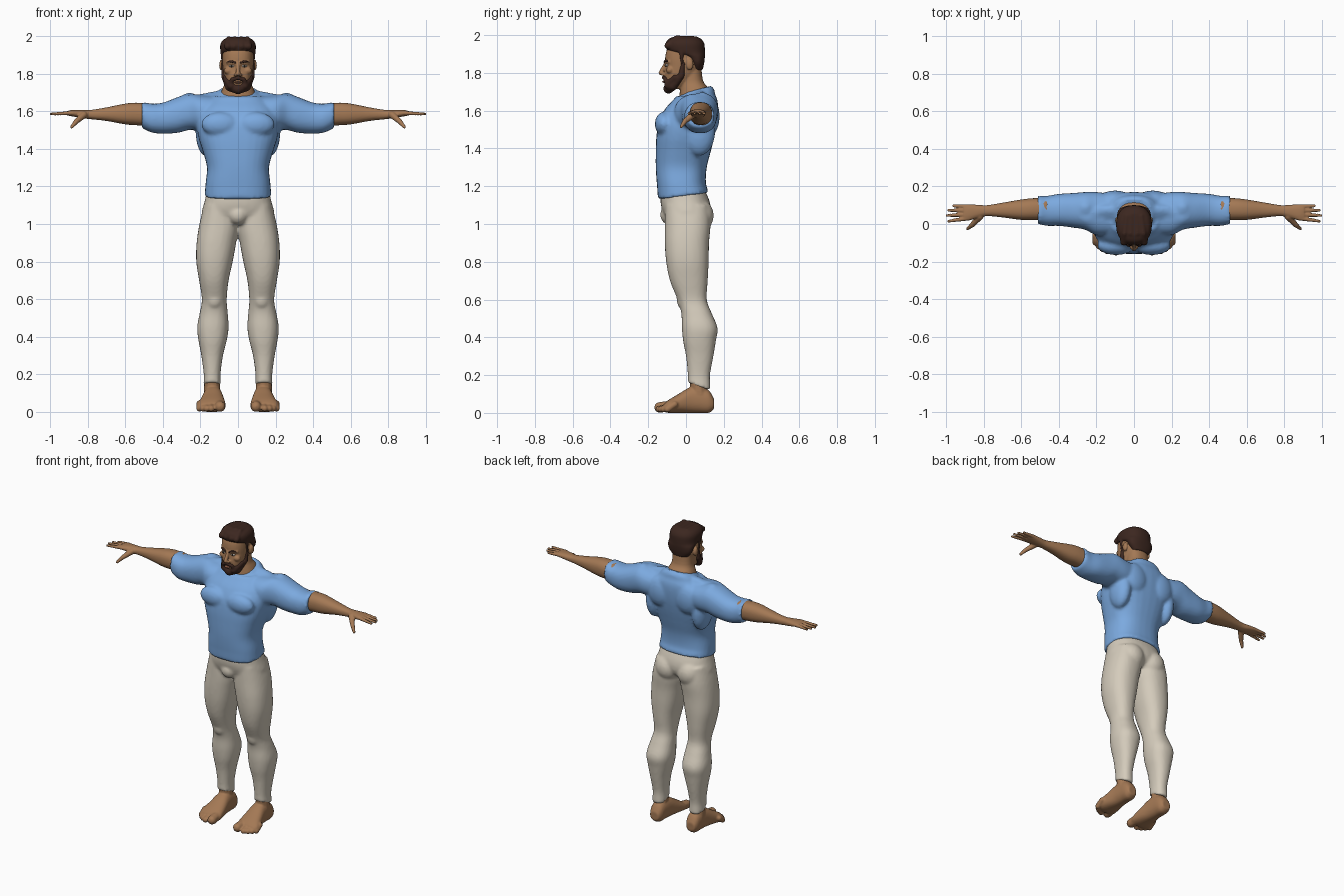
import bpy, bmesh
from math import cos, sin, tau, copysign
from mathutils import Vector, Matrix

cube = bpy.data.objects.get("Cube")
if cube:
    bpy.data.objects.remove(cube, do_unlink=True)


def material(name, red, green, blue):
    mat = bpy.data.materials.new(name)
    mat.use_nodes = True
    mat.diffuse_color = (red, green, blue, 1)
    mat.node_tree.nodes["Principled BSDF"].inputs["Base Color"].default_value = (red, green, blue, 1)
    return mat


SKIN = material("tan skin", .37, .19, .09)
HAIR = material("dark brown hair", .045, .02, .014)
SHIRT = material("blue cloth", .2, .4, .74)
PANTS = material("cream cloth", .66, .6, .5)
WHITE = material("eye white", .6, .55, .5)
PUPIL = material("dark pupil", .02, .015, .01)
LIP = material("brown lip", .25, .1, .06)

# Axis order used when a cross-section is swept along x, y or z
PLACE = {"x": lambda t, a, b: (t, a, b),
         "y": lambda t, a, b: (a, t, b),
         "z": lambda t, a, b: (a, b, t)}


def spline(p, q, r, s, f):
    """Smooth value between q and r."""
    return q + f * ((r - p) + f * ((2 * p - 5 * q + 4 * r - s) + f * (3 * (q - r) + s - p))) / 2


def loft(bm, axis, rings, power=2.3, sides=32, steps=4):
    """Rounded sections given as (position, a min, a max, b min, b max)."""
    dense = []
    last = len(rings) - 1
    for i in range(last):
        near = [rings[max(i - 1, 0)], rings[i], rings[i + 1], rings[min(i + 2, last)]]
        for k in range(steps):
            dense.append([spline(*values, k / steps) for values in zip(*near)])
    dense.append(rings[last])
    loops = []
    for t, a_min, a_max, b_min, b_max in dense:
        loop = []
        for k in range(sides):
            c, s = cos(tau * k / sides), sin(tau * k / sides)
            u = copysign(abs(c) ** (2 / power), c)
            v = copysign(abs(s) ** (2 / power), s)
            a = (a_min + a_max + u * (a_max - a_min)) / 2
            b = (b_min + b_max + v * (b_max - b_min)) / 2
            loop.append(bm.verts.new(PLACE[axis](t, a, b)))
        loops.append(loop)
    for low, high in zip(loops, loops[1:]):
        for k in range(sides):
            n = (k + 1) % sides
            bm.faces.new((low[k], low[n], high[n], high[k]))
    bm.faces.new(loops[0])
    bm.faces.new(loops[-1])


def even(rings):
    """Turn (z, half width, y min, y max) into full sections."""
    return [(z, -half, half, front, back) for z, half, front, back in rings]


def blob(bm, centre, size):
    matrix = Matrix.Translation(centre) @ Matrix.Diagonal((*size, 1))
    bmesh.ops.create_icosphere(bm, subdivisions=3, radius=1, matrix=matrix)


def limb(bm, points, radii, steps=7):
    """Tapered rounded rod along a path."""
    for i in range(len(points) - 1):
        start, end = Vector(points[i]), Vector(points[i + 1])
        for k in range(steps + 1):
            f = k / steps
            r = radii[i] + f * (radii[i + 1] - radii[i])
            bmesh.ops.create_icosphere(bm, subdivisions=2, radius=r,
                                       matrix=Matrix.Translation(start.lerp(end, f)))


def mirror(bm):
    copy = bmesh.ops.duplicate(bm, geom=bm.verts[:] + bm.edges[:] + bm.faces[:])["geom"]
    for vert in copy:
        if isinstance(vert, bmesh.types.BMVert):
            vert.co.x *= -1


def finish(name, bm, mat, voxel=None, rounds=3):
    """Fuse the overlapping pieces into one smooth skin."""
    bmesh.ops.recalc_face_normals(bm, faces=bm.faces[:])
    mesh = bpy.data.meshes.new(name)
    bm.to_mesh(mesh)
    bm.free()
    obj = bpy.data.objects.new(name, mesh)
    bpy.context.collection.objects.link(obj)
    if voxel:
        fuse = obj.modifiers.new("fuse", "REMESH")
        fuse.mode, fuse.voxel_size = "VOXEL", voxel
        soften = obj.modifiers.new("soften", "SMOOTH")
        soften.iterations = rounds
        bpy.context.view_layer.objects.active = obj
        for modifier in ("fuse", "soften"):
            bpy.ops.object.modifier_apply(modifier=modifier)
    obj.data.materials.clear()
    obj.data.materials.append(mat)
    for face in obj.data.polygons:
        face.use_smooth = True


# Shirt: sleeves, chest and back muscles, then the trunk
bm = bmesh.new()
loft(bm, "x", [(.12, -.06, .16, 1.5, 1.68), (.2, -.06, .17, 1.5, 1.685), (.26, -.03, .17, 1.5, 1.695),
               (.32, -.02, .165, 1.485, 1.675), (.4, -.01, .16, 1.48, 1.645),
               (.46, -.01, .15, 1.487, 1.64), (.51, 0, .15, 1.51, 1.65)])
limb(bm, [(.05, .07, 1.67), (.22, .06, 1.64)], [.05, .05])
blob(bm, (.095, -.115, 1.53), (.1, .05, .065))
blob(bm, (.17, .07, 1.49), (.055, .085, .13))
blob(bm, (.1, .13, 1.57), (.09, .048, .1))
mirror(bm)
loft(bm, "z", even([(1.15, .178, -.147, .118), (1.22, .172, -.155, .105), (1.3, .165, -.16, .11),
                    (1.38, .185, -.16, .13), (1.46, .21, -.157, .15), (1.54, .22, -.145, .165),
                    (1.61, .2, -.11, .17), (1.66, .16, -.065, .165), (1.7, .11, -.035, .145),
                    (1.715, .095, -.02, .135)]), power=2.5)
for vert in bm.verts:
    if vert.co.z < 1.18:
        vert.co.z += .13 * vert.co.y
    elif vert.co.z > 1.69:
        vert.co.z += .25 * (vert.co.y - .07)
finish("shirt", bm, SHIRT, .01)

# Trousers: legs, seat and knees, then the hips
bm = bmesh.new()
loft(bm, "z", [(1.1, .02, .18, -.11, .12), (1, -.005, .205, -.112, .13), (.9, .01, .22, -.112, .122),
               (.8, .028, .222, -.105, .12), (.7, .05, .207, -.085, .115), (.6, .06, .192, -.045, .11),
               (.53, .055, .203, -.025, .135), (.45, .05, .217, -.022, .167), (.38, .06, .21, -.015, .158),
               (.3, .08, .195, 0, .145), (.2, .093, .182, .01, .127), (.14, .092, .184, .01, .13)])
blob(bm, (.08, .065, 1.045), (.085, .082, .09))
blob(bm, (.125, -.008, .6), (.045, .042, .055))
for vert in bm.verts:
    if vert.co.z < .16:
        vert.co.z += .35 * (.07 - vert.co.y)
mirror(bm)
loft(bm, "z", even([(1.2, .16, -.13, .09), (1.12, .178, -.135, .125), (1.06, .193, -.122, .13),
                    (1.02, .18, -.1, .11), (1, .1, -.07, .08)]))
blob(bm, (0, -.085, 1.05), (.055, .052, .055))
finish("trousers", bm, PANTS, .01)

# Bare forearms and hands
bm = bmesh.new()
loft(bm, "x", [(.46, .02, .14, 1.52, 1.64), (.54, .02, .137, 1.525, 1.645), (.6, .022, .13, 1.53, 1.64),
               (.7, .035, .113, 1.548, 1.62), (.78, .042, .1, 1.557, 1.607), (.83, .032, .102, 1.563, 1.607),
               (.88, .018, .105, 1.572, 1.606), (.905, .02, .103, 1.577, 1.602)])
for root, tip, reach in ((.03, .015, .985), (.051, .045, .994), (.072, .073, .985), (.093, .097, .96)):
    limb(bm, [(.88, root, 1.59), (reach, tip, 1.585)], [.0125, .0085], steps=12)
limb(bm, [(.82, .04, 1.58), (.86, -.005, 1.545), (.885, -.025, 1.515)], [.02, .014, .009])
mirror(bm)
finish("forearms_and_hands", bm, SKIN, .005, 2)

# Bare feet with separate toes
bm = bmesh.new()
loft(bm, "y", [(.148, .105, .165, .02, .075), (.12, .09, .178, 0, .12), (.07, .085, .182, 0, .14),
               (.02, .08, .187, 0, .135), (-.04, .07, .202, 0, .1), (-.09, .065, .216, 0, .07),
               (-.115, .07, .205, .005, .05)])
limb(bm, [(.138, .07, .1), (.138, .06, .18)], [.045, .043])
limb(bm, [(.098, -.09, .035), (.095, -.14, .029)], [.03, .029])
for x, tip in ((.142, -.145), (.167, -.133), (.187, -.117), (.205, -.098)):
    limb(bm, [(x, -.06, .045), (x, tip, .019)], [.018, .0175])
mirror(bm)
finish("feet", bm, SKIN, .006, 2)

# Head with ears and nose, on a broad neck
bm = bmesh.new()
blob(bm, (.088, .02, 1.845), (.012, .02, .03))
blob(bm, (.014, -.122, 1.793), (.01, .011, .009))
blob(bm, (.05, -.085, 1.815), (.025, .02, .02))
limb(bm, [(.014, -.105, 1.856), (.055, -.09, 1.86)], [.011, .009])
mirror(bm)
loft(bm, "z", even([(1.715, .04, -.1, 0), (1.75, .062, -.11, .03), (1.79, .074, -.112, .06),
                    (1.835, .081, -.107, .085), (1.88, .083, -.11, .09), (1.93, .08, -.098, .088),
                    (1.97, .055, -.06, .06)]), power=2.4)
limb(bm, [(0, -.108, 1.85), (0, -.133, 1.8)], [.01, .013])
loft(bm, "z", even([(1.62, .11, -.04, .13), (1.68, .098, -.035, .135), (1.72, .083, -.03, .118),
                    (1.76, .068, -.025, .09), (1.85, .065, -.02, .08)]))
finish("head_and_neck", bm, SKIN, .005)

# Swept-back short hair with a few locks and sideburns
bm = bmesh.new()
limb(bm, [(.082, -.025, 1.91), (.08, -.02, 1.85)], [.012, .009])
mirror(bm)
loft(bm, "z", even([(1.815, .055, .03, .088), (1.85, .082, .025, .096), (1.885, .09, -.005, .1),
                    (1.905, .092, -.07, .1), (1.92, .094, -.1, .1), (1.955, .094, -.108, .097),
                    (1.98, .078, -.092, .08), (1.993, .045, -.06, .055)]))
for x in (-.055, -.02, .02, .055):
    limb(bm, [(x, -.095, 1.945), (x * .9, -.05, 1.983), (x * .7, .04, 1.98)], [.02, .016, .016])
finish("hair", bm, HAIR, .006, 2)

# Full beard and moustache
bm = bmesh.new()
limb(bm, [(.077, -.015, 1.85), (.072, -.025, 1.785), (.045, -.07, 1.73), (0, -.093, 1.717)],
     [.012, .018, .025, .028])
limb(bm, [(.065, -.055, 1.775), (.035, -.095, 1.735)], [.018, .022])
limb(bm, [(0, -.119, 1.777), (.032, -.11, 1.768), (.043, -.098, 1.735)], [.01, .012, .012])
mirror(bm)
finish("beard", bm, HAIR, .006, 2)

# Eyebrows, eyes and mouth
bm = bmesh.new()
limb(bm, [(.014, -.114, 1.857), (.035, -.108, 1.865), (.058, -.092, 1.86)], [.006, .007, .005])
mirror(bm)
finish("eyebrows", bm, HAIR, .004, 1)
for name, mat, depth, size in (("eyes", WHITE, -.1, (.014, .011, .007)),
                               ("pupils", PUPIL, -.106, (.007, .007, .0065))):
    bm = bmesh.new()
    blob(bm, (.034, depth, 1.84), size)
    mirror(bm)
    finish(name, bm, mat)
bm = bmesh.new()
blob(bm, (0, -.114, 1.753), (.02, .012, .006))
finish("lips", bm, LIP)
